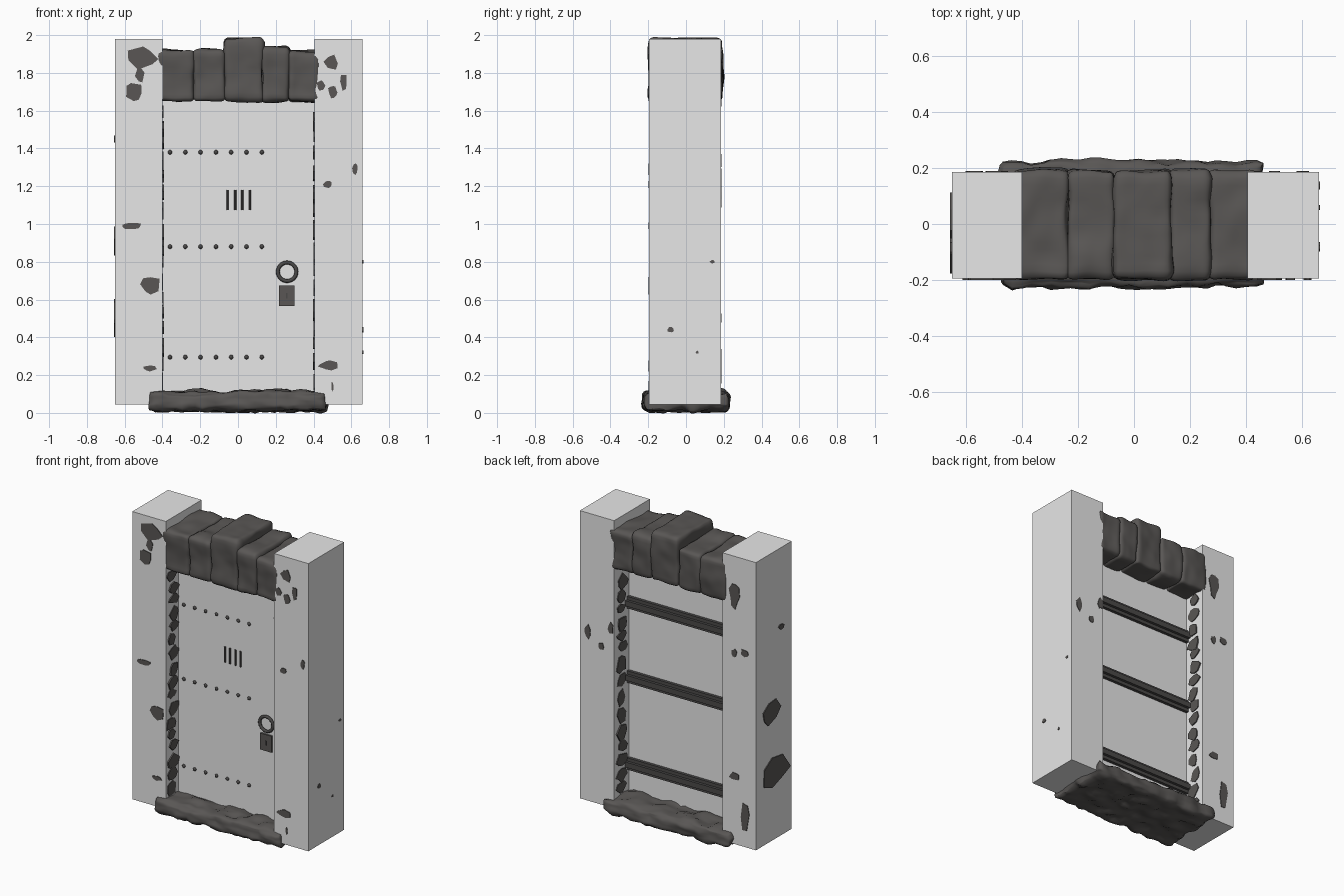
import bpy, bmesh, math, random
from mathutils import Vector, Matrix, noise

random.seed(4)
cube = bpy.data.objects.get("Cube")
if cube:
    bpy.data.objects.remove(cube)


def material(name, colour):
    m = bpy.data.materials.new(name)
    m.use_nodes = True
    m.diffuse_color = (*colour, 1)
    m.node_tree.nodes["Principled BSDF"].inputs["Base Color"].default_value = (*colour, 1)
    return m


PLASTER = material("pale plaster", (0.8, 0.8, 0.8))
STONE = material("dark stone", (0.1, 0.094, 0.09))
IRON = material("dark iron", (0.07, 0.067, 0.066))


def finish(name, bm, mat, smooth=False):
    bmesh.ops.recalc_face_normals(bm, faces=bm.faces)
    mesh = bpy.data.meshes.new(name)
    bm.to_mesh(mesh)
    bm.free()
    mesh.materials.append(mat)
    if smooth:
        mesh.shade_smooth()
    ob = bpy.data.objects.new(name, mesh)
    bpy.context.collection.objects.link(ob)
    return ob


def add_box(bm, lo, hi):
    lo, hi = Vector(lo), Vector(hi)
    m = Matrix.Translation((lo + hi) / 2) @ Matrix.Diagonal((*(hi - lo), 1))
    bmesh.ops.create_cube(bm, size=1, matrix=m)


def box(name, lo, hi, mat):
    bm = bmesh.new()
    add_box(bm, lo, hi)
    return finish(name, bm, mat)


def rough_block(name, lo, hi, cuts, radius, amount, freq):
    """Box with rounded edges and a hewn, uneven surface."""
    bm = bmesh.new()
    add_box(bm, lo, hi)
    bmesh.ops.subdivide_edges(bm, edges=bm.edges[:], cuts=cuts, use_grid_fill=True)
    for v in bm.verts:
        core = Vector([min(max(c, a + radius), b - radius) for c, a, b in zip(v.co, lo, hi)])
        out = (v.co - core).normalized()
        v.co = core + out * (radius + amount * noise.noise(v.co * freq))
        v.co += noise.noise_vector(v.co * freq * 2) * amount * 0.4
    return finish(name, bm, STONE, True)


FRONT, BACK = -0.195, 0.185
PILLARS = {"right": (-0.65, -0.4), "left": (0.405, 0.66)}

# Plastered pillars
for side, (x0, x1) in PILLARS.items():
    box(side + "_pillar", (x0, FRONT, 0.045), (x1, BACK, 1.98), PLASTER)

# Door leaf
box("door", (-0.4, -0.06, 0.08), (0.405, 0.03, 1.7), PLASTER)

# Lintel stones, the keystone standing tallest
edges = (-0.43, -0.235, -0.07, 0.13, 0.27, 0.43)
tops = (1.92, 1.92, 1.985, 1.935, 1.915)
for i, top in enumerate(tops):
    rough_block(f"lintel_stone_{i + 1}", (edges[i] - 0.004, FRONT, 1.65),
                (edges[i + 1] + 0.004, BACK + 0.005, top), 14, 0.025, 0.014, 7)

# Doorstep
rough_block("doorstep", (-0.47, -0.225, 0.012), (0.47, 0.225, 0.115), 26, 0.035, 0.022, 12)


# Exposed stone where the plaster has fallen off
def add_chip(bm, origin, u, v, ru, rv, thick=0.004):
    origin, u, v = Vector(origin), Vector(u), Vector(v)
    n = u.cross(v)
    count = random.randint(6, 9)
    ring = []
    for k in range(count):
        a = math.tau * (k + random.uniform(-0.3, 0.3)) / count
        s = random.uniform(0.7, 1.1)
        ring.append(bm.verts.new(origin + u * math.cos(a) * ru * s + v * math.sin(a) * rv * s
                                 - n * 0.003))
    face = bm.faces.new(ring)
    ext = bmesh.ops.extrude_face_region(bm, geom=[face])["geom"]
    bmesh.ops.translate(bm, verts=[e for e in ext if isinstance(e, bmesh.types.BMVert)],
                        vec=n * (thick + 0.003))


UP = (0, 0, 1)
front_chips = [
    (-.505, 1.88, .085, .065), (-.52, 1.79, .025, .05), (-.55, 1.7, .045, .055),
    (-.56, .99, .055, .02), (-.46, .67, .055, .06), (-.465, .235, .045, .015),
    (.495, 1.85, .04, .045), (.44, 1.73, .025, .03), (.5, 1.7, .025, .04),
    (.56, 1.75, .02, .05), (.475, 1.21, .025, .02), (.62, 1.29, .015, .03),
    (.485, .25, .06, .03), (.5, .14, .006, .03)]
back_chips = [
    (-.49, 1.72, .04, .1), (-.57, 1.35, .03, .03), (-.49, 1.33, .02, .03),
    (-.49, .5, .04, .03), (-.57, .25, .03, .11), (.6, 1.18, .025, .05),
    (.43, 1.25, .02, .04), (.5, 1.11, .02, .03)]
right_chips = [(.02, .91, .1, .08), (0, .5, .17, .12), (-.08, 1.45, .03, .02)]
left_chips = [(-.08, .44, .02, .015), (.14, .8, .015, .01), (.06, .32, .01, .01)]

bm = bmesh.new()
for x, z, ru, rv in front_chips:
    add_chip(bm, (x, FRONT, z), (1, 0, 0), UP, ru, rv)
for x, z, ru, rv in back_chips:
    add_chip(bm, (x, BACK, z), (-1, 0, 0), UP, ru, rv)
for y, z, ru, rv in right_chips:
    add_chip(bm, (PILLARS["right"][0], y, z), (0, -1, 0), UP, ru, rv, 0.006)
for y, z, ru, rv in left_chips:
    add_chip(bm, (PILLARS["left"][1], y, z), (0, 1, 0), UP, ru, rv)
finish("pillar_bare_stone", bm, STONE)

# Bare stone running up both jambs, before and behind the door
bm = bmesh.new()
for x, sign in ((PILLARS["right"][1], 1), (PILLARS["left"][0], -1)):
    for y in (-0.125, 0.108):
        z = 0.16
        while z < 1.64:
            h = random.uniform(0.035, 0.06)
            add_chip(bm, (x, y + random.uniform(-0.015, 0.015), z), (0, sign, 0), UP,
                     random.uniform(0.045, 0.062), h, random.uniform(0.004, 0.009))
            z += h * 2
finish("jamb_bare_stone", bm, STONE)

# Iron straps on the back, and rivets on the front at the same heights
for level, z in zip(("lower", "middle", "upper"), (0.295, 0.88, 1.38)):
    bm = bmesh.new()
    for half, depth in ((0.04, 0.02), (0.018, 0.038)):
        add_box(bm, (-0.4, 0.025, z - half), (0.405, 0.03 + depth, z + half))
    finish(level + "_strap", bm, IRON)
    bm = bmesh.new()
    for k in range(7):
        m = Matrix.Translation((-0.36 + 0.081 * k, -0.06, z))
        bmesh.ops.create_uvsphere(bm, u_segments=10, v_segments=6, radius=0.012, matrix=m)
    finish(level + "_rivets", bm, IRON, True)

# Barred spy hole
bm = bmesh.new()
for k in range(4):
    x = -0.053 + 0.038 * k
    m = Matrix.Translation((x, -0.06, 1.127)) @ Matrix.Diagonal((0.007, 0.007, 0.053, 1))
    bmesh.ops.create_cone(bm, cap_ends=True, segments=10, radius1=1, radius2=1, depth=2, matrix=m)
finish("spy_hole_bars", bm, IRON)

# Ring handle, lock plate and keyhole
bpy.ops.mesh.primitive_torus_add(major_radius=0.049, minor_radius=0.01, major_segments=28,
                                 minor_segments=8, location=(0.26, -0.07, 0.747),
                                 rotation=(math.pi / 2, 0, 0))
ring = bpy.context.object
ring.name = "ring_handle"
ring.data.materials.append(IRON)
ring.data.shade_smooth()
box("lock_plate", (0.216, -0.073, 0.565), (0.3, -0.055, 0.675), STONE)
box("keyhole", (0.254, -0.075, 0.605), (0.262, -0.07, 0.635), IRON)
